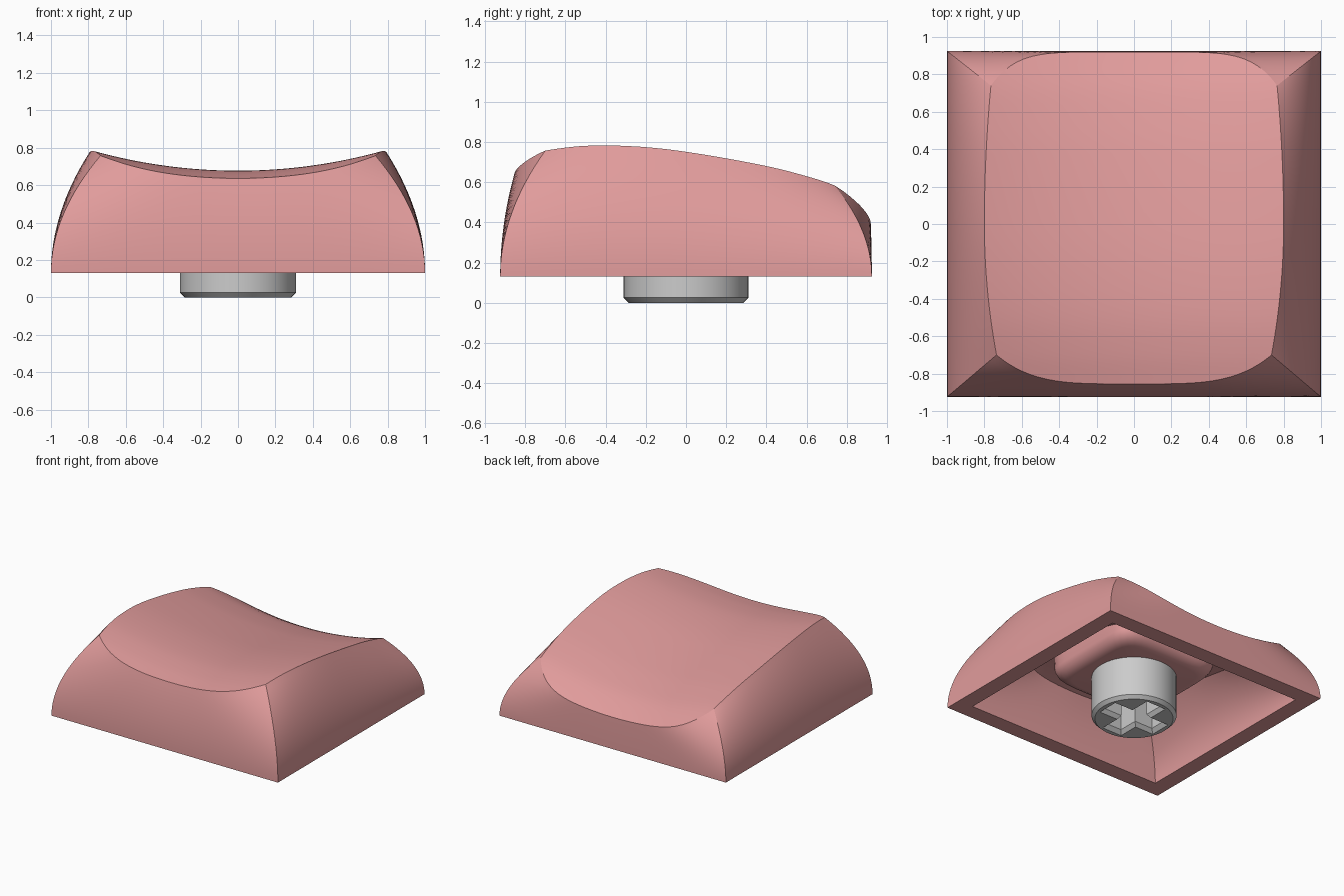
import bpy, bmesh, math

if "Cube" in bpy.data.objects:
    bpy.data.objects.remove(bpy.data.objects["Cube"])

BASE_Z = 0.13
N = 36  # segments per side of the cap

# height of the dished top along its centre line (y, z)
SPINE = [(-0.86, .635), (-0.7, .662), (-0.5, .677), (-0.25, .667), (0, .638),
         (0.4, .57), (0.6, .523), (0.74, .48), (0.85, .425), (0.93, .375)]


def spine(y):
    y = max(SPINE[0][0], min(SPINE[-1][0], y))
    k = max(i for i in range(len(SPINE) - 1) if SPINE[i][0] <= y)

    def slope(i):
        a, b = SPINE[max(i - 1, 0)], SPINE[min(i + 1, len(SPINE) - 1)]
        return (b[1] - a[1]) / (b[0] - a[0])
    (y0, z0), (y1, z1) = SPINE[k], SPINE[k + 1]
    h = y1 - y0
    t = (y - y0) / h
    return (z0 * (1 + 2 * t) * (1 - t) ** 2 + z1 * t * t * (3 - 2 * t)
            + h * slope(k) * t * (1 - t) ** 2 + h * slope(k + 1) * t * t * (t - 1))


def dish(x, y):
    return spine(y) + 2.88 - math.sqrt(2.88 ** 2 - x * x)


def loft(name, rings, color=None):
    """Skin a list of equal-length closed rings and close both ends."""
    bm = bmesh.new()
    vr = [[bm.verts.new(p) for p in r] for r in rings]
    n = len(vr[0])
    for a, b in zip(vr, vr[1:]):
        for i in range(n):
            j = (i + 1) % n
            bm.faces.new((a[i], a[j], b[j], b[i]))
    for r in (vr[0], vr[-1]):
        mid = bm.verts.new([sum(v.co[k] for v in r) / n for k in range(3)])
        for i in range(n):
            bm.faces.new((r[i], r[(i + 1) % n], mid))
    bmesh.ops.recalc_face_normals(bm, faces=bm.faces)
    me = bpy.data.meshes.new(name)
    bm.to_mesh(me)
    bm.free()
    ob = bpy.data.objects.new(name, me)
    bpy.context.collection.objects.link(ob)
    if color:
        mat = bpy.data.materials.get("cap_pink") or bpy.data.materials.new("cap_pink")
        mat.diffuse_color = color
        mat.use_nodes = True
        mat.node_tree.nodes["Principled BSDF"].inputs["Base Color"].default_value = mat.diffuse_color
        me.materials.append(mat)
    return ob


def activate(ob):
    bpy.ops.object.select_all(action='DESELECT')
    ob.select_set(True)
    bpy.context.view_layer.objects.active = ob


def smooth(ob, deg):
    activate(ob)
    bpy.ops.object.shade_smooth_by_angle(angle=math.radians(deg))


# matching outlines: rectangular base (unit square) and curved top rim
square, rim = [], []
for side in range(4):
    for i in range(N):
        t = math.sin(math.pi / 2 * (2 * i / N - 1))
        if side == 0:    # front
            square.append((t, -1))
            rim.append((.735 * t, -.855 + .155 * abs(t) ** 4))
        elif side == 2:  # back
            square.append((-t, 1))
            rim.append((-.765 * t, .92 - .18 * abs(t) ** 6))
        else:            # right and left
            s = 1 if side == 1 else -1
            y = -.70 + 1.44 * (s * t + 1) / 2
            x = .80 - (.065 * (y / .7) ** 2 if y < 0 else .035 * (y / .74) ** 2)
            square.append((s, s * t))
            rim.append((s * x, y))


def shell(hx, hy, scale, drop):
    """Rings from the base, up the curved walls, over the dish to the centre."""
    rings = []
    top = [(x * scale, y * scale) for x, y in rim]
    for k in range(17):
        t = k / 16
        ring = []
        for (u, v), (x, y) in zip(square, top):
            z = dish(x, y) - drop
            w = t * t
            ring.append((u * hx * (1 - w) + x * w, v * hy * (1 - w) + y * w,
                         BASE_Z + (z - BASE_Z) * t))
        rings.append(ring)
    for k in range(1, 24):
        f = 1 - k / 24
        rings.append([(x * f, y * f, dish(x * f, y * f) - drop) for x, y in top])
    return rings


PINK = (0.75, 0.33, 0.33, 1)

# hollow cap: inner cavity joined to outer skin by the flat bottom rim
cap = loft("cap", shell(.87, .795, .80, .14)[::-1] + shell(1, .925, 1, 0), PINK)
smooth(cap, 20)


# flared boss under the top that carries the stem
def rounded(h, z=None):
    pts = []
    for i in range(64):
        a = 2 * math.pi * i / 64
        c, s = math.cos(a), math.sin(a)
        r = h / (abs(c) ** 6 + abs(s) ** 6) ** (1 / 6)
        x, y = r * c, r * s
        pts.append((x, y, dish(x, y) - .07 if z is None else z))
    return pts


boss = loft("underside_boss", [rounded(.36, .34), rounded(.39, .345), rounded(.42, .36),
                               rounded(.445, .385), rounded(.46, .42), rounded(.47)], PINK)
smooth(boss, 40)


# round stem with chamfered foot
def circle(r, z):
    return [(r * math.cos(math.pi * i / 32), r * math.sin(math.pi * i / 32), z) for i in range(64)]


stem = loft("stem", [circle(.285, 0), circle(.31, .025), circle(.31, .37)])


# cross-shaped socket with flared mouth
def cross(a, w, z):
    arm = [(a, -w), (a, w), (w, w)]
    pts = []
    for k in range(4):
        c, s = round(math.cos(k * math.pi / 2)), round(math.sin(k * math.pi / 2))
        pts += [(x * c - y * s, x * s + y * c, z) for x, y in arm]
    return pts


cutter = loft("socket_cutter", [cross(.26, .095, -.01), cross(.225, .065, .03), cross(.225, .065, .3)])
cutter.hide_render = True
mod = stem.modifiers.new("socket", 'BOOLEAN')
mod.operation, mod.solver, mod.object = 'DIFFERENCE', 'EXACT', cutter
activate(stem)
bpy.ops.object.modifier_apply(modifier=mod.name)
bpy.data.objects.remove(cutter)
smooth(stem, 30)
